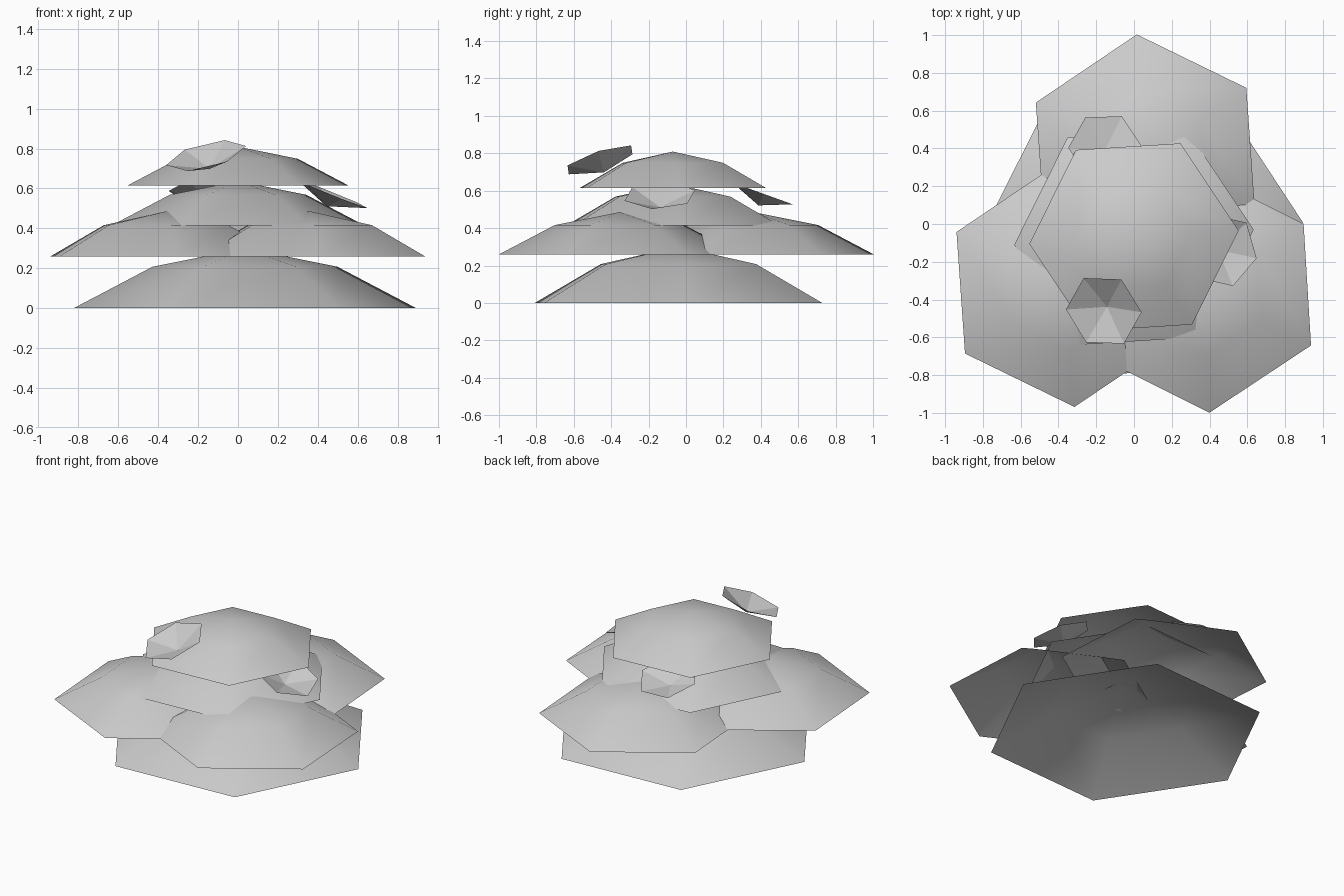
import bpy
import bmesh
from math import radians, cos, sin
from mathutils import Vector

cube = bpy.data.objects.get("Cube")
if cube:
    bpy.data.objects.remove(cube, do_unlink=True)

# One plain grey for the whole plant
GREY = (0.6, 0.6, 0.6, 1.0)
mat = bpy.data.materials.new("foliage grey")
mat.use_nodes = True
mat.diffuse_color = GREY
mat.node_tree.nodes["Principled BSDF"].inputs["Base Color"].default_value = GREY

SIDES = 6
RISE = 0.35    # height of every shell relative to its radius


def shell(name, centre, radius, turn, rings, tip, up=(0, 0, 1), smooth=False):
    """Open six-sided shell: rings of (radius, height) factors closed by a tip."""
    centre, up = Vector(centre), Vector(up).normalized()
    a = radians(turn)
    flat = Vector((cos(a), sin(a), 0))
    flat.z = -(flat.x * up.x + flat.y * up.y) / up.z
    e1 = flat.normalized()
    e2 = up.cross(e1)

    bm = bmesh.new()
    loops = []
    for r, h in rings:
        loop = []
        for i in range(SIDES):
            t = radians(360 / SIDES * i)
            p = (e1 * cos(t) + e2 * sin(t)) * r + up * (h * RISE)
            loop.append(bm.verts.new(centre + p * radius))
        loops.append(loop)
    apex = bm.verts.new(centre + up * (tip * RISE * radius))
    for i in range(SIDES):
        j = (i + 1) % SIDES
        for low, high in zip(loops, loops[1:]):
            bm.faces.new((low[i], low[j], high[j], high[i]))
        bm.faces.new((loops[-1][i], loops[-1][j], apex))

    mesh = bpy.data.meshes.new(name)
    bm.to_mesh(mesh)
    bm.free()
    mesh.materials.append(mat)
    obj = bpy.data.objects.new(name, mesh)
    bpy.context.collection.objects.link(obj)
    if smooth:
        bpy.ops.object.select_all(action='DESELECT')
        obj.select_set(True)
        bpy.context.view_layer.objects.active = obj
        bpy.ops.object.shade_smooth_by_angle(angle=radians(40))
    return obj


# Large stacked leaf domes: centre, radius, turn
DOMES = {
    "base_dome": ((0.035, -0.04, 0), 0.86, 3.3),
    "right_dome": ((-0.36, -0.325, 0.26), 0.645, 34),
    "left_dome": ((0.36, -0.355, 0.26), 0.645, 33.5),
    "back_dome": ((0.06, 0.36, 0.26), 0.645, 34),
    "upper_dome": ((0, -0.07, 0.415), 0.635, 3.6),
    "top_dome": ((0, -0.07, 0.615), 0.555, 3.6),
}
for name, (centre, radius, turn) in DOMES.items():
    shell(name, centre, radius, turn, [(1, 0), (0.54, 0.69)], 1, smooth=True)

# Small flower cups tilted outwards: centre, radius, turn, facing
CUPS = {
    "front_cup": ((-0.16, -0.46, 0.765), 0.206, -2, (-0.25, -0.325, 1)),
    "left_cup": ((0.47, -0.14, 0.575), 0.198, -13, (0.4, -0.04, 1)),
    "back_cup": ((-0.155, 0.41, 0.585), 0.193, 2, (0, 0.36, 1)),
}
for name, (centre, radius, turn, facing) in CUPS.items():
    shell(name, centre, radius, turn, [(1, 0)], -1, up=facing)
